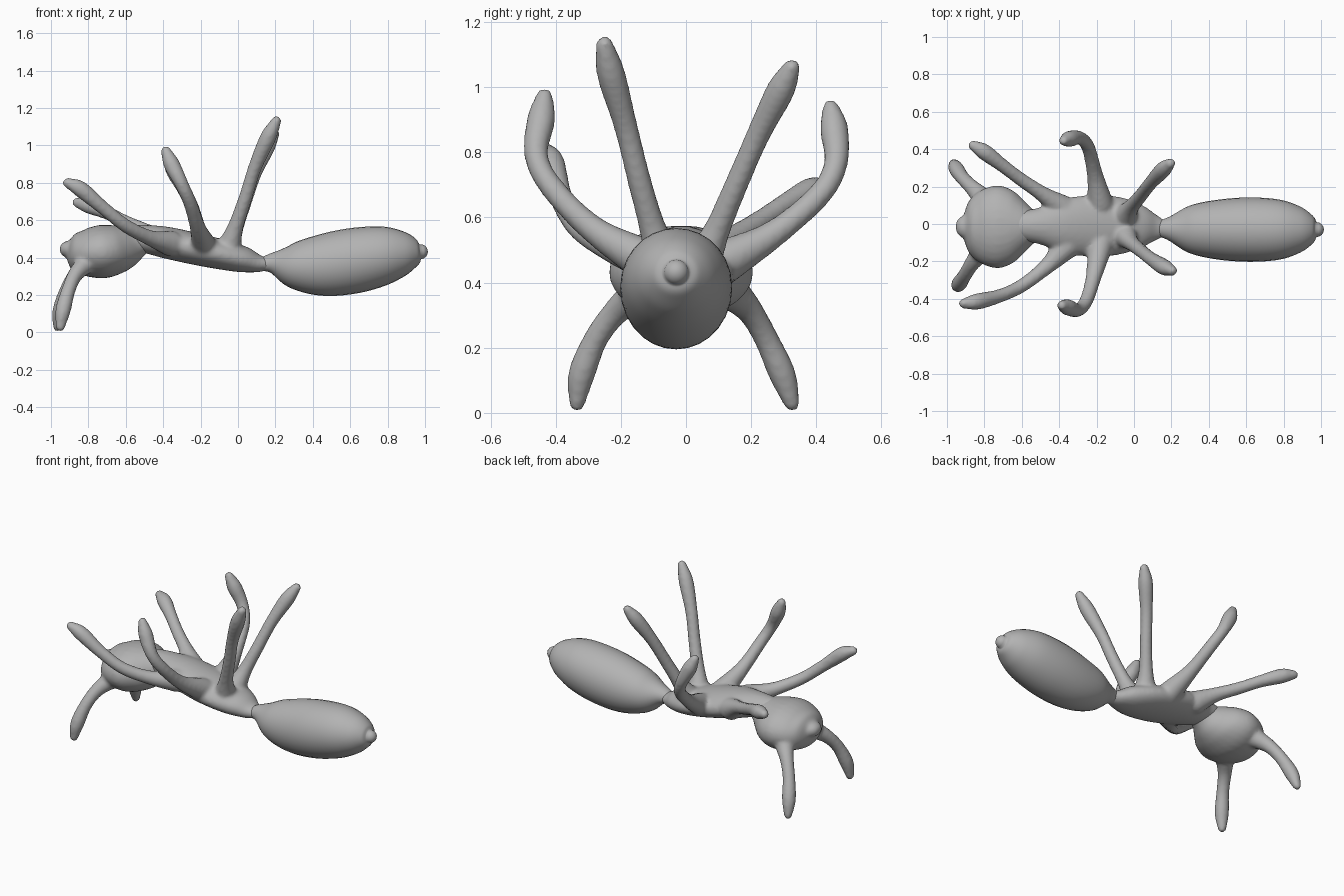
import bpy, bmesh, math
from mathutils import Vector

shell = bpy.data.materials.new("shell_grey")
shell.diffuse_color = (0.45, 0.45, 0.45, 1)


def spline(keys, steps=6):
    """Catmull-Rom interpolation of section tuples."""
    k = [Vector(p) for p in keys]
    k = [2 * k[0] - k[1]] + k + [2 * k[-1] - k[-2]]
    out = []
    for i in range(1, len(k) - 2):
        a, b, c, d = k[i - 1:i + 3]
        for s in range(steps):
            t = s / steps
            out.append(0.5 * (2 * b + (c - a) * t + (2 * a - 5 * b + 4 * c - d) * t * t
                              + (3 * b - a - 3 * c + d) * t ** 3))
    return out + [k[-2]]


def loft(bm, keys, ref, sides=28):
    """Skin (x, y, z, half width, half height) sections, with domed ends."""
    path = spline(keys)
    rings = []
    for i, p in enumerate(path):
        tan = (path[min(i + 1, len(path) - 1)].to_3d()
               - path[max(i - 1, 0)].to_3d()).normalized()
        rings.append((Vector(p[:3]), tan, p[3], p[4]))

    def dome(ring, sign):
        c, tan, a, b = ring
        r = min(a, b)
        return [(c + tan * sign * r * math.sin(u), tan, a * math.cos(u), b * math.cos(u))
                for u in (0.4, 0.8, 1.15, 1.45)]

    rings = dome(rings[0], -1)[::-1] + rings + dome(rings[-1], 1)
    loops = []
    for c, tan, a, b in rings:
        side = Vector(ref).cross(tan).normalized()
        up = tan.cross(side)
        loops.append([bm.verts.new(c + side * a * math.cos(t) + up * b * math.sin(t))
                      for t in (2 * math.pi * j / sides for j in range(sides))])
    for l0, l1 in zip(loops, loops[1:]):
        for j in range(sides):
            n = (j + 1) % sides
            bm.faces.new((l0[j], l0[n], l1[n], l1[j]))
    bm.faces.new(loops[0][::-1])
    bm.faces.new(loops[-1])


def limb(points, radii):
    return [(*p, r, r) for p, r in zip(points, radii)]


def make(name, body, limbs=()):
    """Loft a body and its limbs; limbs are melted into it."""
    bm = bmesh.new()
    loft(bm, body, (0, 0, 1))
    for l in limbs:
        loft(bm, l, (1, 0, 0), 16)
    bmesh.ops.recalc_face_normals(bm, faces=bm.faces)
    me = bpy.data.meshes.new(name)
    bm.to_mesh(me)
    bm.free()
    me.materials.append(shell)
    me.polygons.foreach_set("use_smooth", [True] * len(me.polygons))
    ob = bpy.data.objects.new(name, me)
    bpy.context.collection.objects.link(ob)
    if limbs:
        rm = ob.modifiers.new("melt", 'REMESH')
        rm.mode, rm.voxel_size, rm.use_smooth_shade = 'VOXEL', 0.011, True
        sm = ob.modifiers.new("soften", 'SMOOTH')
        sm.factor, sm.iterations = 0.5, 8


# Abdomen, narrowing to the waist
make("abdomen", [
    (0.13, -0.025, 0.365, 0.04, 0.035), (0.19, -0.025, 0.37, 0.065, 0.06),
    (0.30, -0.028, 0.357, 0.128, 0.125), (0.45, -0.03, 0.36, 0.160, 0.165),
    (0.62, -0.03, 0.384, 0.172, 0.175), (0.78, -0.03, 0.412, 0.160, 0.157),
    (0.89, -0.03, 0.425, 0.122, 0.118), (0.955, -0.03, 0.43, 0.075, 0.072),
    (0.975, -0.03, 0.432, 0.04, 0.04)])

# Legs: tip to root
leg_r = (0.028, 0.044, 0.037, 0.037, 0.043, 0.07)
legs = [
    limb([(-0.91, -0.425, 0.80), (-0.84, -0.415, 0.765), (-0.72, -0.385, 0.665),
          (-0.60, -0.33, 0.57), (-0.47, -0.23, 0.505), (-0.36, -0.12, 0.475)], leg_r),
    limb([(-0.86, 0.42, 0.695), (-0.80, 0.385, 0.68), (-0.70, 0.31, 0.64),
          (-0.60, 0.235, 0.59), (-0.49, 0.16, 0.54), (-0.39, 0.09, 0.48)], leg_r),
    limb([(-0.385, -0.435, 0.97), (-0.355, -0.445, 0.90), (-0.30, -0.46, 0.79),
          (-0.255, -0.41, 0.69), (-0.215, -0.28, 0.56), (-0.18, -0.11, 0.46)], leg_r),
    limb([(-0.375, 0.445, 0.935), (-0.345, 0.455, 0.87), (-0.29, 0.46, 0.765),
          (-0.245, 0.41, 0.67), (-0.21, 0.27, 0.55), (-0.18, 0.11, 0.46)], leg_r),
    limb([(0.205, -0.25, 1.13), (0.16, -0.23, 1.04), (0.09, -0.185, 0.88),
          (0.04, -0.145, 0.72), (-0.015, -0.10, 0.56), (-0.05, -0.06, 0.45)], leg_r),
    limb([(0.195, 0.325, 1.06), (0.155, 0.29, 0.99), (0.09, 0.22, 0.85),
          (0.035, 0.15, 0.69), (-0.015, 0.09, 0.55), (-0.05, 0.04, 0.45)], leg_r)]

# Thorax with the six legs
make("thorax_with_legs", [
    (-0.60, -0.01, 0.50, 0.08, 0.07), (-0.50, -0.01, 0.50, 0.10, 0.075),
    (-0.38, -0.01, 0.48, 0.145, 0.085), (-0.22, -0.01, 0.445, 0.165, 0.085),
    (-0.08, -0.01, 0.415, 0.155, 0.08), (0.03, -0.015, 0.39, 0.12, 0.07),
    (0.10, -0.02, 0.37, 0.08, 0.05), (0.15, -0.025, 0.365, 0.05, 0.035)], legs)

# Head with the two antennae
ant_r = (0.026, 0.042, 0.038, 0.042, 0.06)
antennae = [
    limb([(-0.95, -0.335, 0.03), (-0.935, -0.32, 0.12), (-0.905, -0.275, 0.23),
          (-0.865, -0.21, 0.315), (-0.80, -0.13, 0.38)], ant_r),
    limb([(-0.965, 0.325, 0.03), (-0.95, 0.295, 0.12), (-0.915, 0.245, 0.23),
          (-0.865, 0.195, 0.315), (-0.80, 0.13, 0.38)], ant_r)]
make("head_with_antennae", [
    (-0.91, -0.015, 0.445, 0.06, 0.045), (-0.88, -0.015, 0.44, 0.14, 0.095),
    (-0.82, -0.015, 0.43, 0.195, 0.125), (-0.73, -0.015, 0.432, 0.222, 0.143),
    (-0.65, -0.015, 0.445, 0.195, 0.132), (-0.59, -0.015, 0.46, 0.14, 0.112),
    (-0.54, -0.015, 0.475, 0.09, 0.085), (-0.50, -0.015, 0.485, 0.07, 0.06)], antennae)
